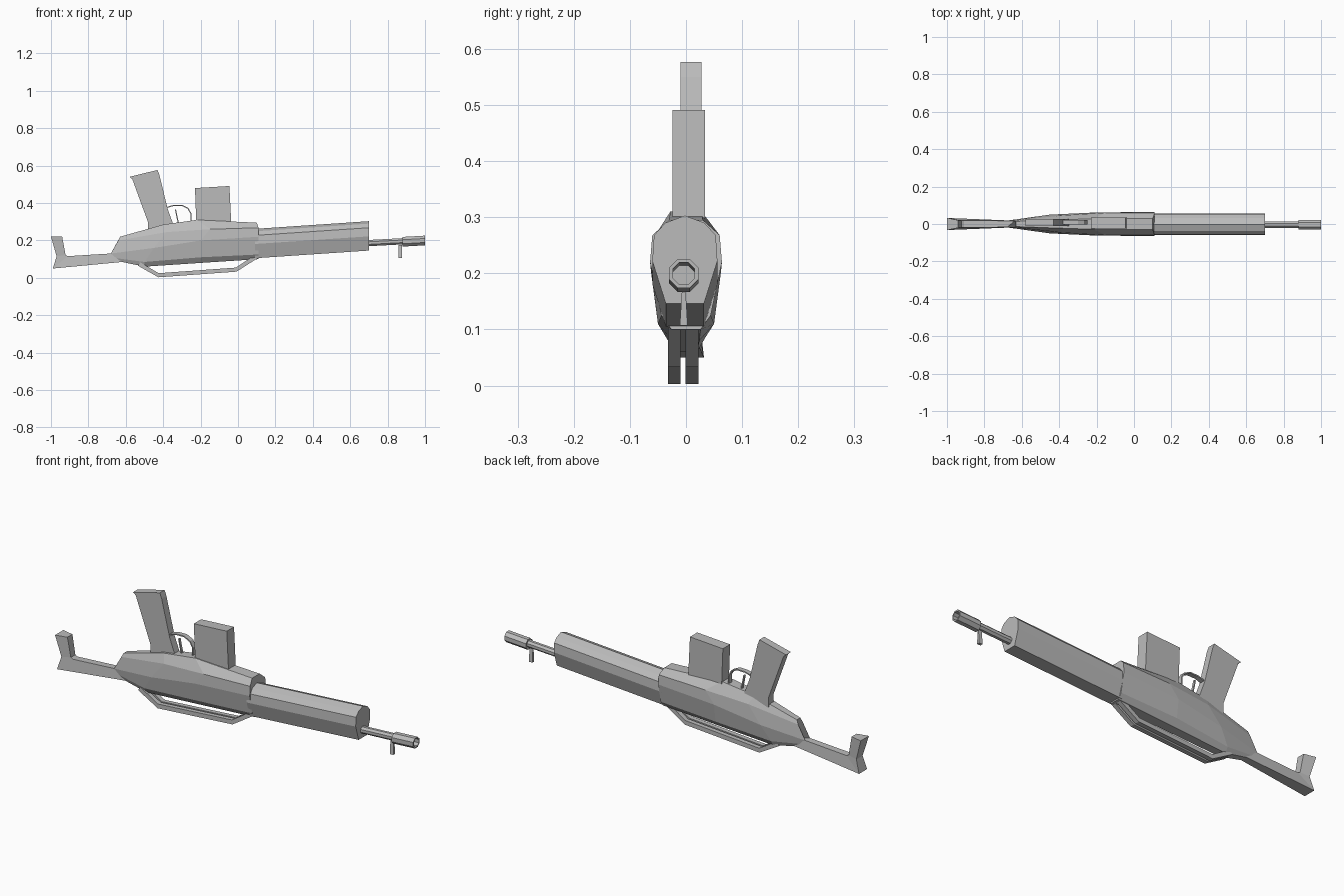
import bpy
import bmesh
import math
from mathutils import Vector

cube = bpy.data.objects.get("Cube")
if cube:
    bpy.data.objects.remove(cube, do_unlink=True)

grey = bpy.data.materials.new("plain_grey")
grey.use_nodes = True
grey.diffuse_color = (0.5, 0.5, 0.5, 1)
grey.node_tree.nodes["Principled BSDF"].inputs["Base Color"].default_value = (0.5, 0.5, 0.5, 1)


def loft(name, rings):
    """Skin a list of equal-sized point rings and cap both ends."""
    bm = bmesh.new()
    rows = [[bm.verts.new(p) for p in ring] for ring in rings]
    n = len(rows[0])
    for a, b in zip(rows, rows[1:]):
        for i in range(n):
            j = (i + 1) % n
            bm.faces.new((a[i], a[j], b[j], b[i]))
    bm.faces.new(rows[0])
    bm.faces.new(rows[-1])
    bmesh.ops.recalc_face_normals(bm, faces=bm.faces)
    mesh = bpy.data.meshes.new(name)
    bm.to_mesh(mesh)
    bm.free()
    mesh.materials.append(grey)
    obj = bpy.data.objects.new(name, mesh)
    bpy.context.collection.objects.link(obj)
    return obj


def prism(name, profile, half, yc):
    """Side profile in x and z, given thickness along y."""
    return loft(name, [[(x, yc + s * half, z) for x, z in profile] for s in (-1, 1)])


def strip(name, path, thick, half, yc):
    """Flat bar following a path in x and z."""
    pts = [Vector(p) for p in path]
    rings = []
    for i, p in enumerate(pts):
        t = (pts[min(i + 1, len(pts) - 1)] - pts[max(i - 1, 0)]).normalized()
        n = Vector((-t.y, t.x)) * thick / 2
        a, b = p + n, p - n
        rings.append([(a.x, yc - half, a.y), (a.x, yc + half, a.y),
                      (b.x, yc + half, b.y), (b.x, yc - half, b.y)])
    return loft(name, rings)


def octagon(x, z, r, yc=-0.004):
    return [(x, yc + r * math.cos(math.pi * (k + 0.5) / 4),
             z + r * math.sin(math.pi * (k + 0.5) / 4)) for k in range(8)]


# Faceted receiver: rails from top edge to keel, mirrored across y
rails = [
    [(-0.63, 0.014, 0.22), (-0.40, 0.022, 0.285), (-0.22, 0.028, 0.31), (0.10, 0.030, 0.295)],
    [(-0.64, 0.018, 0.20), (-0.38, 0.046, 0.245), (-0.15, 0.060, 0.26), (0.11, 0.060, 0.268)],
    [(-0.68, 0.018, 0.13), (-0.45, 0.050, 0.16), (-0.20, 0.062, 0.20), (0.11, 0.064, 0.22)],
    [(-0.65, 0.018, 0.105), (-0.50, 0.034, 0.085), (-0.20, 0.050, 0.11), (0.11, 0.044, 0.125)],
    [(-0.62, 0.016, 0.085), (-0.50, 0.020, 0.06), (-0.20, 0.024, 0.08), (0.11, 0.026, 0.10)],
]
rings = []
for station in zip(*rails):
    rings.append(list(station) + [(x, -y, z) for x, y, z in reversed(station)])
loft("receiver", rings)

# Handguard with an arched top and narrow flat underside
half = [(0.035, 0.290), (0.055, 0.268), (0.058, 0.222), (0.034, 0.146)]
section = [(0, 0.303)] + half + [(-y, z) for y, z in reversed(half)]
loft("handguard", [[(x, y - 0.002, z - drop) for y, z in section]
                   for x, drop in ((0.09, 0.041), (0.70, 0))])

# Barrel, hollow muzzle and sight post
loft("barrel", [octagon(0.68, 0.185, 0.018), octagon(0.89, 0.196, 0.018)])
loft("muzzle", [octagon(0.88, 0.193, 0.028), octagon(1.0, 0.2, 0.028),
                octagon(1.0, 0.2, 0.021), octagon(0.91, 0.195, 0.021)])
loft("sight_post", [
    [(x, -0.004 + s * w, z) for x, s in ((0.857, -1), (0.876, -1), (0.876, 1), (0.857, 1))]
    for z, w in ((0.175, 0.003), (0.107, 0.007))])

# Stock with its flared butt: inner edge, outer edge, half widths
stock = [
    ((-0.62, 0.134), (-0.62, 0.085), 0.017, 0.017),
    ((-0.91, 0.116), (-0.99, 0.05), 0.018, 0.032),
    ((-0.922, 0.122), (-0.97, 0.115), 0.018, 0.025),
    ((-0.94, 0.22), (-1.0, 0.22), 0.020, 0.033),
]
loft("stock", [[(a[0], -wa, a[1]), (a[0], wa, a[1]), (b[0], wb, b[1]), (b[0], -wb, b[1])]
               for a, b, wa, wb in stock])

# Grip and magazine
prism("grip", [(-0.58, 0.54), (-0.43, 0.577), (-0.42, 0.55), (-0.375, 0.365), (-0.34, 0.27),
               (-0.48, 0.23), (-0.482, 0.30), (-0.565, 0.528)], 0.019, 0.009)
prism("magazine", [(-0.23, 0.48), (-0.046, 0.491), (-0.035, 0.27), (-0.222, 0.27)], 0.029, 0.005)

# Trigger guard and trigger
strip("trigger_guard", [(-0.385, 0.375), (-0.345, 0.387), (-0.30, 0.388), (-0.268, 0.372),
                        (-0.252, 0.345), (-0.252, 0.29)], 0.006, 0.012, 0.009)
strip("trigger", [(-0.318, 0.29), (-0.326, 0.325), (-0.334, 0.365)], 0.006, 0.006, 0.009)

# Twin folded support rails
for side, s in (("left", 1), ("right", -1)):
    strip(side + "_support_rail", [(-0.53, 0.075), (-0.425, 0.014), (-0.01, 0.044), (0.10, 0.115)],
          0.022, 0.0115, -0.005 + s * 0.016)
